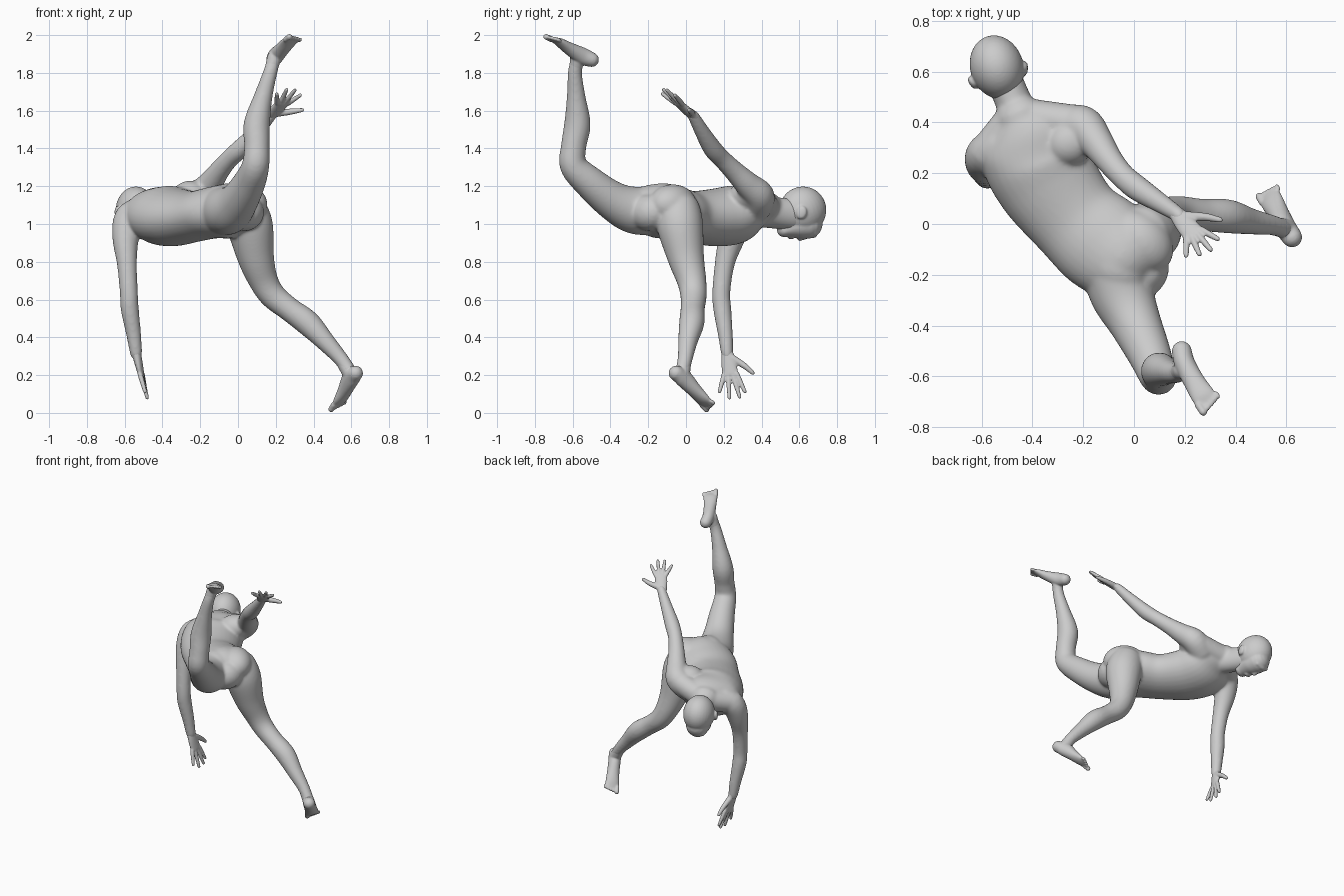
import bpy, bmesh, math
from mathutils import Vector, Matrix

bm = bmesh.new()
N = 32


def spline(st, sub=5):
    """Catmull-Rom through stations (x, y, z, side radius, depth radius)."""
    out = []
    for i in range(len(st) - 1):
        p0, p1, p2, p3 = st[max(i - 1, 0)], st[i], st[i + 1], st[min(i + 2, len(st) - 1)]
        for k in range(sub):
            t = k / sub
            out.append([0.5 * (2 * b + (c - a) * t + (2 * a - 5 * b + 4 * c - d) * t * t
                               + (3 * b - a - 3 * c + d) * t ** 3)
                        for a, b, c, d in zip(p0, p1, p2, p3)])
    return out + [list(st[-1])]


def loft(stations, side0, side1=None):
    """Closed tube of elliptical rings with rounded ends."""
    st = spline([s if len(s) == 5 else (*s, s[3]) for s in stations])
    s0, s1 = Vector(side0), Vector(side1 or side0)
    pts = [Vector(s[:3]) for s in st]
    rings = []
    for i, s in enumerate(st):
        t = (pts[min(i + 1, len(st) - 1)] - pts[max(i - 1, 0)]).normalized()
        u = s0.lerp(s1, i / (len(st) - 1))
        u = (u - t * u.dot(t)).normalized()
        w = t.cross(u)
        sets = [(0, 1)]
        caps = [(math.sin(a), math.cos(a)) for a in (0.4, 0.8, 1.15, 1.45)]
        if i == 0:
            sets = [(-d, r) for d, r in reversed(caps)] + sets
        elif i == len(st) - 1:
            sets = sets + caps
        for d, r in sets:
            c = pts[i] + t * d * min(s[3], s[4])
            rings.append([bm.verts.new(c + u * s[3] * r * math.cos(2 * math.pi * k / N)
                                       + w * s[4] * r * math.sin(2 * math.pi * k / N))
                          for k in range(N)])
    for a, b in zip(rings, rings[1:]):
        for k in range(N):
            bm.faces.new((a[k], a[(k + 1) % N], b[(k + 1) % N], b[k]))
    bm.faces.new(rings[0][::-1])
    bm.faces.new(rings[-1])


def blob(c, radii, x_axis, z_axis=(0, 0, 1)):
    """Ellipsoid turned to the given axes."""
    x = Vector(x_axis).normalized()
    z = Vector(z_axis)
    z = (z - x * z.dot(x)).normalized()
    y = z.cross(x)
    m = Matrix((x * radii[0], y * radii[1], z * radii[2])).transposed().to_4x4()
    bmesh.ops.create_uvsphere(bm, u_segments=32, v_segments=20, radius=1,
                              matrix=Matrix.Translation(c) @ m)


def hand(wrist, knuckle, side, tips, thumb):
    """Palm, four fingers (thumb side first) and thumb."""
    w, k, s = Vector(wrist), Vector(knuckle), Vector(side).normalized()
    loft([(*w, .03, .025), (*w.lerp(k, .5), .04, .021), (*k, .043, .016)], side)
    for i, tip in enumerate(tips):
        b = k + s * (.034 - .0225 * i)
        loft([(*b, .014), (*b.lerp(Vector(tip), .5), .0125), (*b.lerp(Vector(tip), .93), .010)], side)
    b = w.lerp(k, .3) + s * .022
    m = b.lerp(Vector(thumb), .5) + s * .008
    loft([(*b, .02), (*m, .016), (*b.lerp(Vector(thumb), .93), .011)], side)


def foot(stations, side, big):
    """Foot loft with five toes; big = side sign of the big toe."""
    loft(stations, side)
    a, b = Vector(stations[-2][:3]), Vector(stations[-1][:3])
    d, s = (b - a).normalized(), Vector(side)
    s = (s - d * s.dot(d)).normalized() * big
    for i in range(5):
        r = .0155 if i == 0 else .0105
        p = b + s * ((.035 if i == 0 else .030) - .0192 * i)
        q = p + d * (.036 - .006 * i)
        loft([(*p, r), (*q, r)], side)


def finish(name, voxel, iterations):
    """Fuse the volumes made so far into one smooth skin."""
    bmesh.ops.recalc_face_normals(bm, faces=bm.faces)
    mesh = bpy.data.meshes.new(name)
    bm.to_mesh(mesh)
    bm.clear()
    obj = bpy.data.objects.new(name, mesh)
    bpy.context.collection.objects.link(obj)
    rm = obj.modifiers.new("fuse", "REMESH")
    rm.mode = "VOXEL"
    rm.voxel_size = voxel
    rm.use_smooth_shade = True
    sm = obj.modifiers.new("soften", "SMOOTH")
    sm.factor = .5
    sm.iterations = iterations


# torso
loft([(.03, -.19, 1.06, .12, .10), (-.03, -.14, 1.07, .18, .145), (-.13, -.07, 1.06, .197, .137),
      (-.23, .02, 1.04, .185, .135), (-.33, .15, 1.035, .203, .152), (-.39, .26, 1.05, .21, .155),
      (-.42, .35, 1.08, .19, .12), (-.45, .42, 1.09, .10, .085)], (.72, .68, .05), (.92, .36, .15))

# buttocks and shoulder slopes
blob((.03, -.07, 1.105), (.11, .14, .105), (.7, .7, 0))
blob((-.07, -.17, 1.105), (.11, .14, .105), (.7, .7, 0))
loft([(-.205, .39, 1.14, .075), (-.31, .405, 1.115, .075), (-.42, .42, 1.09, .075)], (0, 0, 1))
loft([(-.575, .28, 1.04, .075), (-.48, .40, 1.075, .075)], (0, 0, 1))
# shoulder blade raised by the arm
blob((-.25, .32, 1.15), (.10, .09, .08), (.9, .4, 0))

# neck
L = (.95, .30, 0)
loft([(-.42, .37, 1.075, .09), (-.465, .46, 1.06, .074, .084), (-.51, .57, 1.05, .07, .085)], L)

# hanging left arm
loft([(-.52, .31, 1.06, .085), (-.578, .275, 1.02, .082), (-.595, .24, .92, .07),
      (-.588, .205, .79, .053), (-.578, .187, .64, .048), (-.573, .192, .55, .048),
      (-.553, .208, .42, .040), (-.54, .217, .32, .033), (-.537, .219, .305, .029)], (0, 1, 0))

# raised right arm
loft([(-.28, .37, 1.10, .09), (-.205, .385, 1.15, .083), (-.15, .325, 1.21, .068),
      (-.10, .255, 1.28, .055), (-.045, .19, 1.345, .049), (.015, .14, 1.40, .050),
      (.10, .085, 1.49, .040), (.17, .04, 1.57, .031), (.18, .03, 1.58, .028)], (.8, .5, 0))

# supporting right leg
loft([(.04, -.04, 1.06, .12), (.065, -.03, .98, .122), (.095, .0, .82, .097),
      (.135, .03, .70, .078), (.185, .04, .62, .070), (.27, .035, .55, .064),
      (.37, .03, .475, .067), (.46, .01, .38, .052), (.545, -.005, .285, .040),
      (.59, -.02, .22, .038)], (0, 1, 0))

# raised left leg
loft([(-.08, -.17, 1.07, .13), (-.045, -.28, 1.075, .125), (.005, -.39, 1.125, .103),
      (.06, -.51, 1.22, .086), (.093, -.596, 1.31, .073), (.10, -.595, 1.41, .067),
      (.10, -.575, 1.53, .070), (.135, -.582, 1.68, .049), (.17, -.588, 1.80, .038),
      (.19, -.575, 1.87, .036)], (1, 0, 0))
finish("body", .0075, 20)

# head: cranium, jaw, neck stub
blob((-.54, .618, 1.073), (.105, .127, .125), L, (.1, -.35, .9))
loft([(-.548, .645, 1.0, .080, .078), (-.53, .58, .99, .074, .068),
      (-.512, .52, .968, .050, .038)], L)
loft([(-.49, .50, 1.05, .064, .075), (-.51, .57, 1.05, .07, .082)], L)

# nose, brow, lips
loft([(-.562, .655, .937, .010), (-.551, .603, .924, .015)], L)
loft([(-.60, .66, .957, .018), (-.560, .675, .943, .018), (-.515, .68, .957, .018)], (0, 0, 1))
blob((-.533, .555, .930), (.026, .016, .012), L)

# ears
for c, k in (((-.430, .612, 1.06), 1), ((-.635, .555, 1.06), -1)):
    blob(c, (.013, .028, .036), (.95, .3 - .35 * k, 0), (0, .3, 1))
finish("head", .006, 6)

# hands
hand((-.54, .217, .325), (-.513, .235, .205), (.15, .97, .05),
     [(-.487, .315, .105), (-.480, .287, .075), (-.478, .23, .070), (-.49, .175, .105)],
     (-.515, .362, .205))
finish("left_hand", .005, 6)
hand((.165, .044, 1.565), (.235, -.04, 1.64), (.8, .5, -.05),
     [(.335, -.062, 1.685), (.306, -.106, 1.714), (.26, -.125, 1.717), (.205, -.130, 1.692)],
     (.35, .015, 1.605))
finish("right_hand", .005, 6)

# feet, with ankle stubs running into the legs
loft([(.545, -.005, .285, .035), (.598, -.02, .20, .040)], (0, 1, 0))
foot([(.622, -.052, .21, .040), (.597, -.015, .185, .041, .05), (.567, .045, .12, .042, .036),
      (.545, .085, .075, .047, .025), (.532, .108, .050, .046, .014)], (.75, .2, .5), -1)
finish("right_foot", .005, 6)
loft([(.17, -.588, 1.80, .033), (.192, -.575, 1.88, .038)], (1, 0, 0))
foot([(.188, -.50, 1.87, .039), (.20, -.55, 1.89, .041, .045), (.237, -.62, 1.93, .042, .033),
      (.268, -.67, 1.963, .047, .022), (.284, -.694, 1.975, .046, .013)], (.9, .4, 0), -1)
finish("left_foot", .005, 6)
